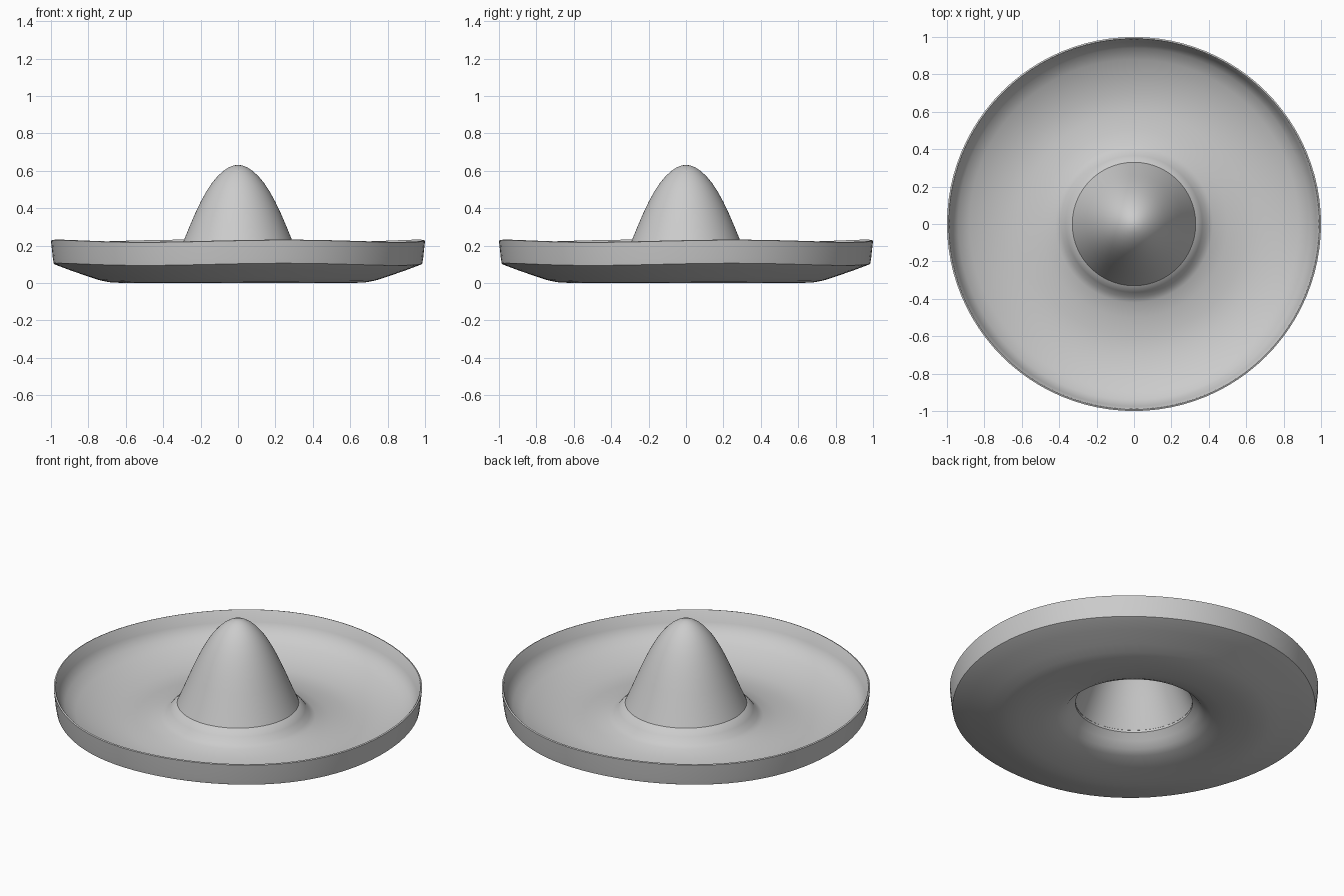
import bpy, bmesh, math

cube = bpy.data.objects.get("Cube")
if cube:
    bpy.data.objects.remove(cube, do_unlink=True)

felt = bpy.data.materials.new("grey_felt")
felt.use_nodes = True
GREY = (0.6, 0.6, 0.6, 1)
felt.diffuse_color = GREY
felt.node_tree.nodes["Principled BSDF"].inputs["Base Color"].default_value = GREY

SEGMENTS = 96
WAVE = 0.006


def lathe(name, profile, closed):
    """Turn an (r, z) profile round z, with a gentle wave that grows to the rim."""
    bm = bmesh.new()
    rings = []
    for r, z in profile:
        if r == 0:
            rings.append([bm.verts.new((0, 0, z))] * SEGMENTS)
            continue
        ring = []
        for i in range(SEGMENTS):
            a = math.tau * i / SEGMENTS
            lift = WAVE * max(0, (r - 0.6) / 0.4) * math.cos(4 * (a - math.radians(14.5)))
            ring.append(bm.verts.new((r * math.cos(a), r * math.sin(a), z + lift)))
        rings.append(ring)
    pairs = list(zip(rings, rings[1:]))
    if closed:
        pairs.append((rings[-1], rings[0]))
    for upper, lower in pairs:
        for i in range(SEGMENTS):
            j = (i + 1) % SEGMENTS
            corners = dict.fromkeys((upper[i], lower[i], lower[j], upper[j]))
            bm.faces.new(list(corners))
    bmesh.ops.recalc_face_normals(bm, faces=bm.faces)
    mesh = bpy.data.meshes.new(name)
    bm.to_mesh(mesh)
    bm.free()
    mesh.materials.append(felt)
    obj = bpy.data.objects.new(name, mesh)
    bpy.context.collection.objects.link(obj)
    bpy.ops.object.select_all(action="DESELECT")
    obj.select_set(True)
    bpy.context.view_layer.objects.active = obj
    bpy.ops.object.shade_smooth_by_angle(angle=math.radians(35))
    return obj


# Hollow crown: rounded cone outside, the same shape set in for the lining
outer = [(0, 0.632), (0.025, 0.628), (0.05, 0.618), (0.08, 0.598), (0.11, 0.57),
         (0.14, 0.534), (0.17, 0.488), (0.2, 0.433), (0.23, 0.37), (0.26, 0.3),
         (0.295, 0.215), (0.33, 0.133)]
lining = [(r * 0.96, z - 0.012 * (z - 0.133) / 0.5) for r, z in reversed(outer)]
lathe("crown", outer + lining, False)

# Brim: flared collar, dished upper side, upturned band and underside
upper = [(0.318, 0.136), (0.335, 0.13), (0.365, 0.098), (0.39, 0.066), (0.42, 0.05),
         (0.5, 0.031), (0.6, 0.018), (0.7, 0.02), (0.8, 0.045), (0.88, 0.075),
         (0.94, 0.11), (0.975, 0.16), (0.988, 0.222)]
band = [(0.992, 0.226), (1.0, 0.223), (0.99, 0.13), (0.985, 0.1), (0.975, 0.095)]
under = [(0.9, 0.067), (0.8, 0.033), (0.74, 0.014), (0.69, 0.004), (0.62, 0.0),
         (0.5, 0.012), (0.42, 0.032), (0.38, 0.05), (0.35, 0.085), (0.318, 0.12)]
lathe("brim", upper + band + under, True)
